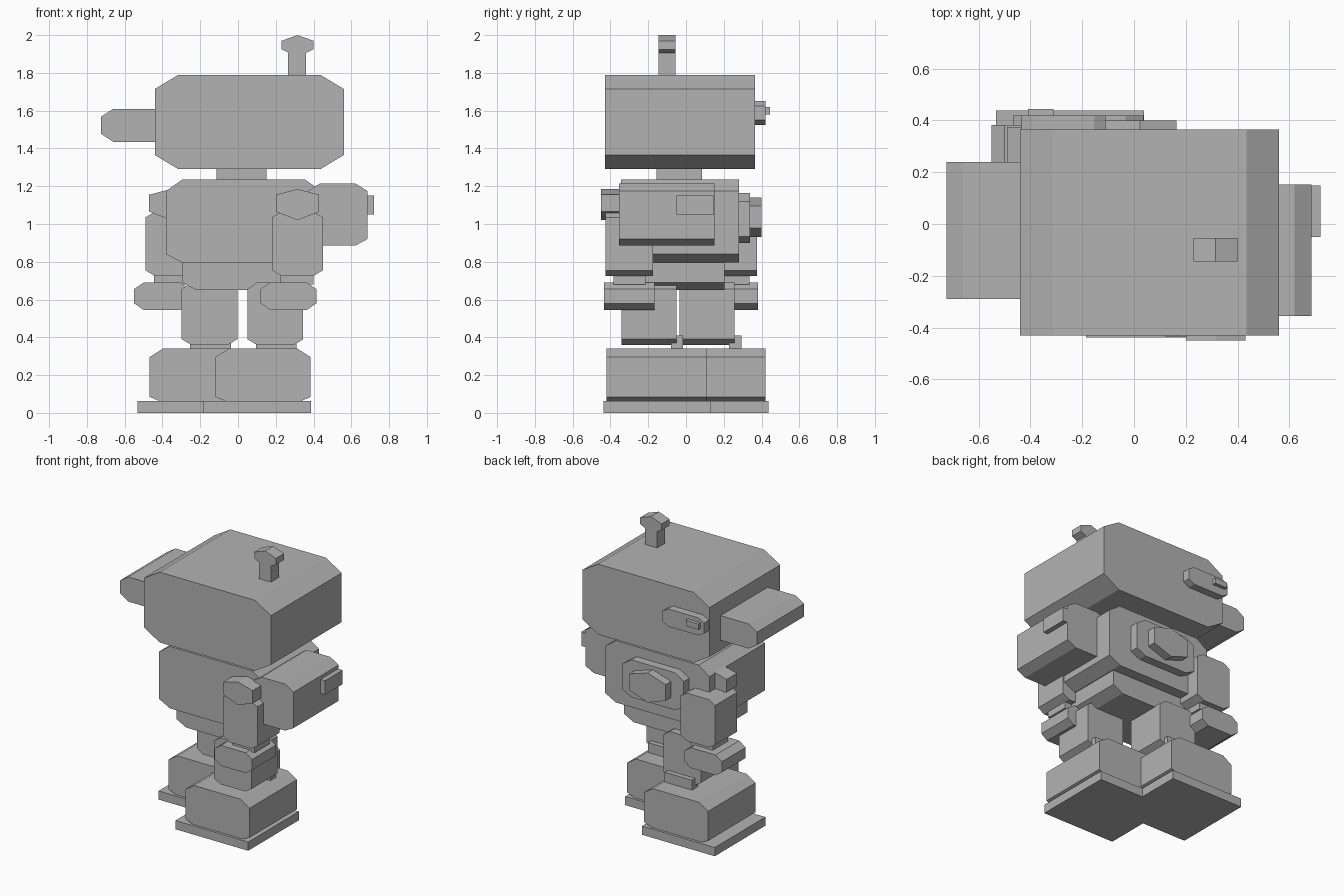
import bpy, bmesh

if "Cube" in bpy.data.objects:
    bpy.data.objects.remove(bpy.data.objects["Cube"])

grey = bpy.data.materials.new("plain grey")
grey.diffuse_color = (0.45, 0.45, 0.45, 1)
grey.use_nodes = True
grey.node_tree.nodes["Principled BSDF"].inputs["Base Color"].default_value = grey.diffuse_color


def prism(name, x, y, z, cx=0, ct=0, cb=0, cxb=None, move=(0, 0)):
    """Front profile with cut corners (width cx, top height ct, bottom height cb), extruded along y."""
    x0, x1 = x[0] + move[0], x[1] + move[0]
    y0, y1 = y[0] + move[1], y[1] + move[1]
    z0, z1 = z
    cxb = cx if cxb is None else cxb
    raw = [(x0 + cxb, z0), (x1 - cxb, z0), (x1, z0 + cb), (x1, z1 - ct),
           (x1 - cx, z1), (x0 + cx, z1), (x0, z1 - ct), (x0, z0 + cb)]
    pts = []
    for p in raw:  # pointed tops and square corners share points
        if all(abs(p[0] - q[0]) + abs(p[1] - q[1]) > 1e-4 for q in pts):
            pts.append(p)
    bm = bmesh.new()
    face = bm.faces.new([bm.verts.new((px, y0, pz)) for px, pz in pts])
    ext = bmesh.ops.extrude_face_region(bm, geom=[face])["geom"]
    bmesh.ops.translate(bm, vec=(0, y1 - y0, 0),
                        verts=[v for v in ext if isinstance(v, bmesh.types.BMVert)])
    bmesh.ops.recalc_face_normals(bm, faces=bm.faces)
    mesh = bpy.data.meshes.new(name)
    bm.to_mesh(mesh)
    bm.free()
    mesh.materials.append(grey)
    ob = bpy.data.objects.new(name, mesh)
    bpy.context.collection.objects.link(ob)
    return ob


# Head, ear, eye and antenna
prism("head", (-.44, .56), (-.43, .365), (1.29, 1.79), .125, .075, .075)
prism("ear", (-.725, -.36), (-.29, .24), (1.435, 1.61), .065, .042, .042)
prism("eye", (-.435, -.11), (.36, .42), (1.525, 1.65), .045, .025, .025)
prism("pupil", (-.41, -.31), (.415, .445), (1.58, 1.62))
prism("antenna_stem", (.265, .36), (-.145, -.055), (1.78, 1.92))
prism("antenna_knob", (.23, .4), (-.145, -.055), (1.905, 2), .085, .03, .02, cxb=.04)

# Neck, torso and pelvis
prism("neck", (-.115, .15), (-.155, .085), (1.22, 1.30))
prism("torso", (-.38, .44), (-.345, .28), (.795, 1.235), .085, .06, .045)
prism("pelvis", (-.295, .345), (-.27, .205), (.65, .85), .075, .04, .04)
prism("back_plate", (-.22, .26), (.27, .34), (.9, 1.165), .07, .045, .035)
prism("back_knob", (-.12, .165), (.335, .4), (.93, 1.14), .1425, .045, .05)

# Side pack with button
prism("side_pack", (.37, .685), (-.355, .152), (.885, 1.215), .065, .04, .035)
prism("side_button", (.67, .72), (-.05, .148), (1.05, 1.15))

# Arms: the second is a shifted copy
for side, move in (("right", (0, 0)), ("left", (-.67, .55))):
    prism(side + "_arm", (.18, .45), (-.425, -.175), (.725, 1.065), .05, .03, .03, move=move)
    prism(side + "_shoulder", (.2, .43), (-.45, -.335), (1.02, 1.185), .115, .03, .045, move=move)
    prism(side + "_wrist", (.225, .4), (-.385, -.215), (.68, .74), move=move)
    prism(side + "_hand", (.12, .415), (-.435, -.168), (.545, .69), .05, .035, .035, move=move)

# Legs: stepped like the arms
for side, move in (("right", (0, 0)), ("left", (-.348, .308))):
    prism(side + "_leg", (.05, .345), (-.342, -.05), (.36, .69), .05, .035, .03, move=move)
    prism(side + "_heel", (.095, .31), (-.08, -.015), (.33, .41), move=move)
    prism(side + "_foot", (-.12, .385), (-.42, .112), (.055, .34), .07, .045, .03, move=move)
    prism(side + "_sole", (-.185, .387), (-.438, .13), (0, .062), move=move)
